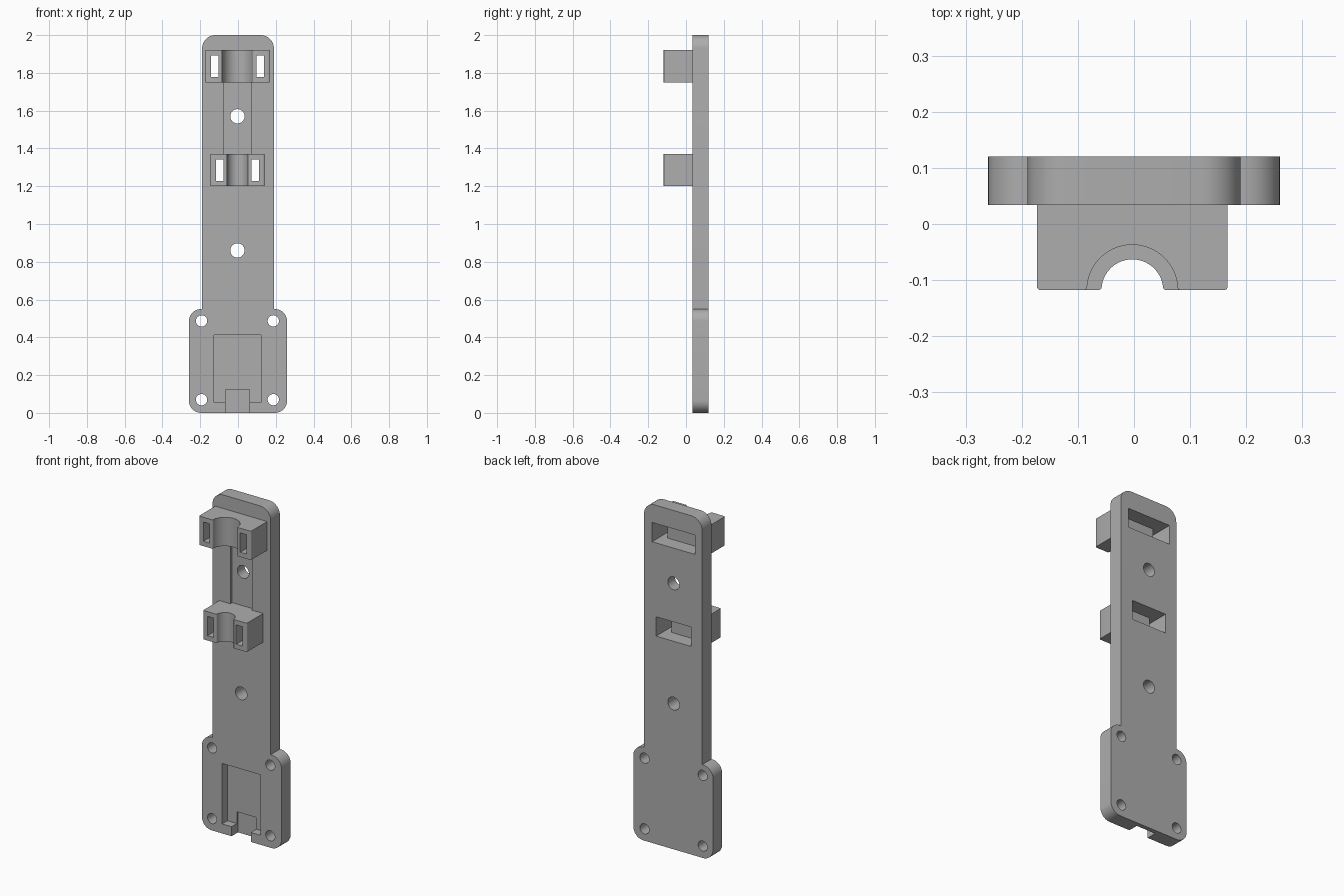
import bpy
import bmesh
import math
from mathutils import Vector

cube = bpy.data.objects.get("Cube")
if cube:
    bpy.data.objects.remove(cube, do_unlink=True)

grey = bpy.data.materials.new("matte grey")
grey.use_nodes = True
colour = (0.42, 0.42, 0.42, 1)
grey.diffuse_color = colour
grey.node_tree.nodes["Principled BSDF"].inputs["Base Color"].default_value = colour

FRONT, BACK = 0.034, 0.12     # plate faces
TIP = -0.118                  # front of the clamps
CX = -0.003                   # centre line of the fittings


def rounded(corners, steps=10):
    """Replace each (u, v, radius) corner by a fillet arc."""
    out = []
    for i, (u, v, r) in enumerate(corners):
        p = Vector((u, v))
        if not r:
            out.append(p)
            continue
        d1 = (Vector(corners[i - 1][:2]) - p).normalized()
        d2 = (Vector(corners[(i + 1) % len(corners)][:2]) - p).normalized()
        c = p + r * (d1 + d2)
        for k in range(steps + 1):
            t = math.pi / 2 * k / steps
            out.append(c - r * (d2 * math.cos(t) + d1 * math.sin(t)))
    return out


def prism(name, points, lo, hi, axis):
    """Extrude a 2D outline along y (outline in x, z) or z (outline in x, y)."""
    bm = bmesh.new()
    put = (lambda u, v, w: (u, w, v)) if axis == "y" else (lambda u, v, w: (u, v, w))
    face = bm.faces.new([bm.verts.new(put(u, v, lo)) for u, v in points])
    new = bmesh.ops.extrude_face_region(bm, geom=[face])["geom"]
    shift = put(0, 0, hi - lo)
    bmesh.ops.translate(bm, vec=shift, verts=[g for g in new if isinstance(g, bmesh.types.BMVert)])
    bmesh.ops.recalc_face_normals(bm, faces=bm.faces)
    mesh = bpy.data.meshes.new(name)
    bm.to_mesh(mesh)
    bm.free()
    mesh.materials.append(grey)
    obj = bpy.data.objects.new(name, mesh)
    bpy.context.collection.objects.link(obj)
    return obj


def rect(x0, x1, z0, z1):
    return [(x0, z0), (x1, z0), (x1, z1), (x0, z1)]


def circle(x, z, r, n=32):
    return [(x + r * math.cos(math.tau * k / n), z + r * math.sin(math.tau * k / n)) for k in range(n)]


def cut(obj, outline, y0, y1):
    """Subtract an outline extruded along y."""
    cutter = prism("cutter", outline, y0, y1, "y")
    cutter.hide_render = True
    mod = obj.modifiers.new("cut", "BOOLEAN")
    mod.operation, mod.solver, mod.object = "DIFFERENCE", "EXACT", cutter
    bpy.context.view_layer.objects.active = obj
    bpy.ops.object.modifier_apply(modifier=mod.name)
    bpy.data.objects.remove(cutter, do_unlink=True)


def smooth(obj):
    bpy.ops.object.select_all(action="DESELECT")
    obj.select_set(True)
    bpy.context.view_layer.objects.active = obj
    bpy.ops.object.shade_smooth_by_angle(angle=math.radians(30))


# Back plate: narrow spine on a wider mounting foot
half = [(0.26, 0, 0.065), (0.26, 0.55, 0.065), (0.19, 0.55, 0), (0.19, 2, 0.07)]
outline = half + [(-x, z, r) for x, z, r in reversed(half)]
plate = prism("back_plate", rounded(outline), FRONT, BACK, "y")

# Screw holes
holes = [(CX, 1.57, 0.038), (CX, 0.86, 0.038)]
holes += [(CX + s * 0.19, z, 0.03) for s in (-1, 1) for z in (0.07, 0.487)]
for x, z, r in holes:
    cut(plate, circle(x, z, r), -0.1, 0.3)

# Recess in the foot, cable notch, and shallow groove between the clamps
cut(plate, rect(CX - 0.125, CX + 0.125, 0.056, 0.413), -0.1, FRONT + 0.05)
cut(plate, rect(CX - 0.063, CX + 0.063, -0.1, 0.125), -0.1, FRONT + 0.06)
cut(plate, rect(CX - 0.071, CX + 0.071, 1.37, 1.75), -0.1, FRONT + 0.018)


def clamp(name, z0, z1, width, radius, slot_in, slot_out):
    """Half-round cradle with two strap slots that meet in a pocket at the back."""
    side = [(width, FRONT, 0), (width, TIP, 0.007), (radius, TIP, 0.006)]
    arc = []
    for k in range(25):
        a = 0.16 + (math.pi - 0.32) * k / 24
        arc.append((radius * math.cos(a), TIP + radius * math.sin(a), 0))
    profile = side + arc + [(-x, y, r) for x, y, r in reversed(side)]
    points = [(p.x + CX, p.y) for p in rounded(profile, 4)]
    obj = prism(name, points, z0, z1, "z")
    s0, s1 = z0 + 0.028, z1 - 0.028
    for s in (-1, 1):
        a, b = sorted((CX + s * slot_in, CX + s * slot_out))
        cut(obj, rect(a, b, s0, s1), -0.3, 0.3)
    cut(plate, rect(CX - slot_out, CX + slot_out, s0, s1), -0.1, 0.3)
    smooth(obj)


clamp("upper_clamp", 1.75, 1.92, 0.17, 0.081, 0.1, 0.141)
clamp("lower_clamp", 1.2, 1.37, 0.143, 0.055, 0.074, 0.114)
smooth(plate)
